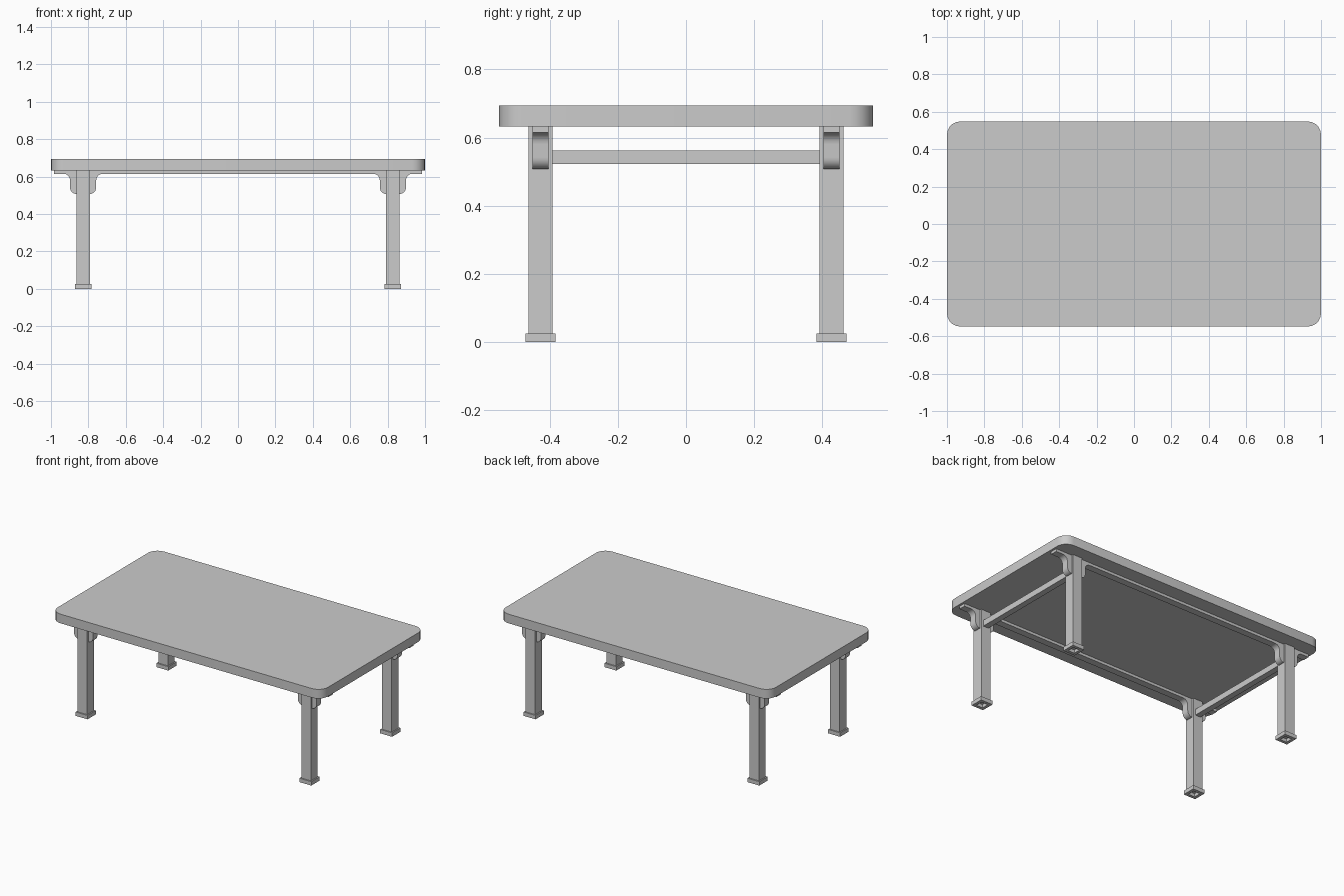
import bpy, bmesh
from math import sin, cos, pi

if "Cube" in bpy.data.objects:
    bpy.data.objects.remove(bpy.data.objects["Cube"], do_unlink=True)

# Single plain grey finish
grey = bpy.data.materials.new("light_grey")
grey.use_nodes = True
COLOR = (0.6, 0.6, 0.6, 1)
grey.diffuse_color = COLOR
grey.node_tree.nodes["Principled BSDF"].inputs["Base Color"].default_value = COLOR

LEG_X, LEG_Y = 0.828, 0.427
TOP_Z, UNDER_Z = 0.694, 0.633


def finish(bm, name, smooth=False):
    bmesh.ops.recalc_face_normals(bm, faces=bm.faces)
    mesh = bpy.data.meshes.new(name)
    bm.to_mesh(mesh)
    bm.free()
    mesh.materials.append(grey)
    obj = bpy.data.objects.new(name, mesh)
    bpy.context.collection.objects.link(obj)
    if smooth:
        bpy.ops.object.select_all(action="DESELECT")
        obj.select_set(True)
        bpy.context.view_layer.objects.active = obj
        bpy.ops.object.shade_smooth_by_angle(angle=pi / 5)
    return obj


def prism(name, outline, offset, smooth=False):
    """Extrude a closed outline of 3D points along an offset."""
    bm = bmesh.new()
    face = bm.faces.new([bm.verts.new(p) for p in outline])
    out = bmesh.ops.extrude_face_region(bm, geom=[face])
    verts = [g for g in out["geom"] if isinstance(g, bmesh.types.BMVert)]
    bmesh.ops.translate(bm, verts=verts, vec=offset)
    return finish(bm, name, smooth)


def box(name, centre, size):
    x, y, z = (c - s / 2 for c, s in zip(centre, size))
    w, d, h = size
    base = [(x, y, z), (x + w, y, z), (x + w, y + d, z), (x, y + d, z)]
    return prism(name, base, (0, 0, h))


def arc(cx, cy, r, start, end, steps):
    angles = [start + (end - start) * i / steps for i in range(steps + 1)]
    return [(cx + r * cos(a), cy + r * sin(a)) for a in angles]


# Table top with rounded corners
R = 0.07
plan = []
for i, (sx, sy) in enumerate([(1, 1), (-1, 1), (-1, -1), (1, -1)]):
    plan += arc(sx * (1 - R), sy * (0.548 - R), R, i * pi / 2, (i + 1) * pi / 2, 5)
prism("table_top", [(x, y, UNDER_Z) for x, y in plan], (0, 0, TOP_Z - UNDER_Z), True)


def foot(name, cx, cy):
    """Square collar, open underneath up to the leg bottom."""
    bm = bmesh.new()
    rings = []
    for half, z in [(0.044, 0), (0.044, 0.026), (0.024, 0.026), (0.024, 0)]:
        rings.append([bm.verts.new((cx + sx * half, cy + sy * half, z))
                      for sx, sy in [(-1, -1), (1, -1), (1, 1), (-1, 1)]])
    for a, b in zip(rings, rings[1:] + rings[:1]):
        for i in range(4):
            j = (i + 1) % 4
            bm.faces.new((a[i], a[j], b[j], b[i]))
    finish(bm, name)


# Legs and feet
for side, sx in [("left", 1), ("right", -1)]:
    for end, sy in [("front", -1), ("back", 1)]:
        tag = f"{end}_{side}"
        box(f"leg_{tag}", (sx * LEG_X, sy * LEG_Y, (0.022 + UNDER_Z) / 2),
            (0.071, 0.071, UNDER_Z - 0.022))
        foot(f"foot_{tag}", sx * LEG_X, sy * LEG_Y)
    # Crossbar joining the front and back legs
    box(f"crossbar_{side}", (sx * LEG_X, 0, 0.542), (0.04, 2 * LEG_Y - 0.07, 0.04))

# Scrolled bracket half: concave curve under the rail, then convex toe
RAIL_Z = 0.615
curve = arc(0.105, RAIL_Z - 0.035, 0.035, pi / 2, pi, 6)
curve += arc(0.035, 0.542, 0.035, 0, -pi / 2, 6)
half = [(x, z) for x, z in curve]
mirrored = [(-x, z) for x, z in reversed(half)]

# Rails under the long edges, each with a bracket round both legs
for end, sy in [("front", -1), ("back", 1)]:
    lower = [(0.985, RAIL_Z)]
    lower += [(LEG_X + x, z) for x, z in half + mirrored]
    profile = lower + [(-x, z) for x, z in reversed(lower)]
    profile += [(-0.985, UNDER_Z), (0.985, UNDER_Z)]
    prism(f"rail_{end}", [(x, sy * LEG_Y - 0.0235, z) for x, z in profile],
          (0, 0.047, 0), True)
